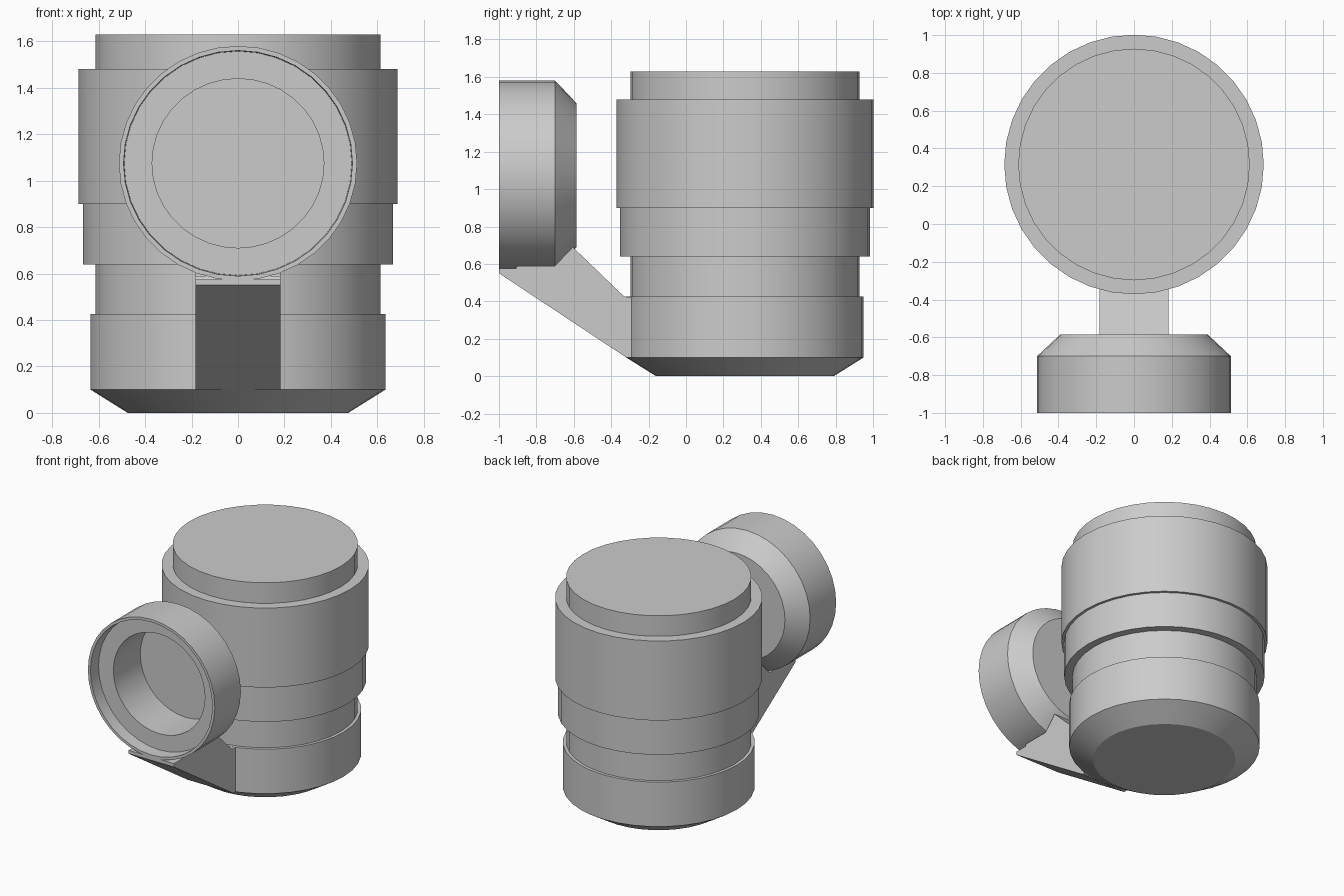
import bpy, bmesh, math
from mathutils import Matrix

cube = bpy.data.objects.get("Cube")
if cube:
    bpy.data.objects.remove(cube, do_unlink=True)

SIDES = 36
BODY_Y = 0.315

grey = bpy.data.materials.new("plain grey")
grey.use_nodes = True
grey.diffuse_color = (0.6, 0.6, 0.6, 1)
grey.node_tree.nodes["Principled BSDF"].inputs["Base Color"].default_value = (0.6, 0.6, 0.6, 1)


def finish(name, bm, matrix=None):
    """Turn a bmesh into a shaded object."""
    bmesh.ops.recalc_face_normals(bm, faces=bm.faces)
    if matrix:
        bm.transform(matrix)
    mesh = bpy.data.meshes.new(name)
    bm.to_mesh(mesh)
    bm.free()
    mesh.materials.append(grey)
    obj = bpy.data.objects.new(name, mesh)
    bpy.context.collection.objects.link(obj)
    bpy.ops.object.select_all(action="DESELECT")
    obj.select_set(True)
    bpy.context.view_layer.objects.active = obj
    bpy.ops.object.shade_smooth_by_angle(angle=math.radians(25))
    return obj


def lathe(name, profile, matrix):
    """Stack rings of (radius, height) along z and cap both ends."""
    bm = bmesh.new()
    rings = []
    for r, h in profile:
        angles = [math.tau * i / SIDES for i in range(SIDES)]
        rings.append([bm.verts.new((r * math.cos(a), r * math.sin(a), h)) for a in angles])
    for low, high in zip(rings, rings[1:]):
        for i in range(SIDES):
            j = (i + 1) % SIDES
            bm.faces.new((low[i], low[j], high[j], high[i]))
    bm.faces.new(rings[0][::-1])
    bm.faces.new(rings[-1])
    return finish(name, bm, matrix)


def body_part(name, profile):
    return lathe(name, profile, Matrix.Translation((0, BODY_Y, 0)))


# Upright canister: chamfered cup, core and two collars
body_part("base_cup", [(0.475, 0), (0.635, 0.1), (0.635, 0.425)])
body_part("core_cylinder", [(0.613, 0.3), (0.613, 1.63)])
body_part("lower_collar", [(0.668, 0.64), (0.668, 0.91)])
body_part("upper_collar", [(0.687, 0.9), (0.687, 1.48)])

# Hollow round housing: closed behind, stepped recess in front
to_front = (Matrix.Translation((0, 0, 1.075))
            @ Matrix.Diagonal((1, 1, 0.985, 1))
            @ Matrix.Rotation(math.radians(90), 4, "X"))
lathe("front_housing", [(0.39, 0.585), (0.513, 0.7), (0.513, 1), (0.493, 1),
                        (0.49, 0.91), (0.37, 0.91), (0.37, 0.6)], to_front)

# Sloping bracket: side profile (y, z) pushed across the width
bracket = [(-1, 0.55), (-1, 0.575), (-0.91, 0.575), (-0.9, 0.59), (-0.7, 0.59),
           (-0.605, 0.69), (-0.33, 0.425), (-0.2, 0.42), (-0.2, 0.1), (-0.32, 0.1)]
bm = bmesh.new()
side = bm.faces.new([bm.verts.new((-0.183, y, z)) for y, z in bracket])
push = bmesh.ops.extrude_face_region(bm, geom=[side])["geom"]
bmesh.ops.translate(bm, vec=(0.366, 0, 0),
                    verts=[v for v in push if isinstance(v, bmesh.types.BMVert)])
finish("support_bracket", bm)
